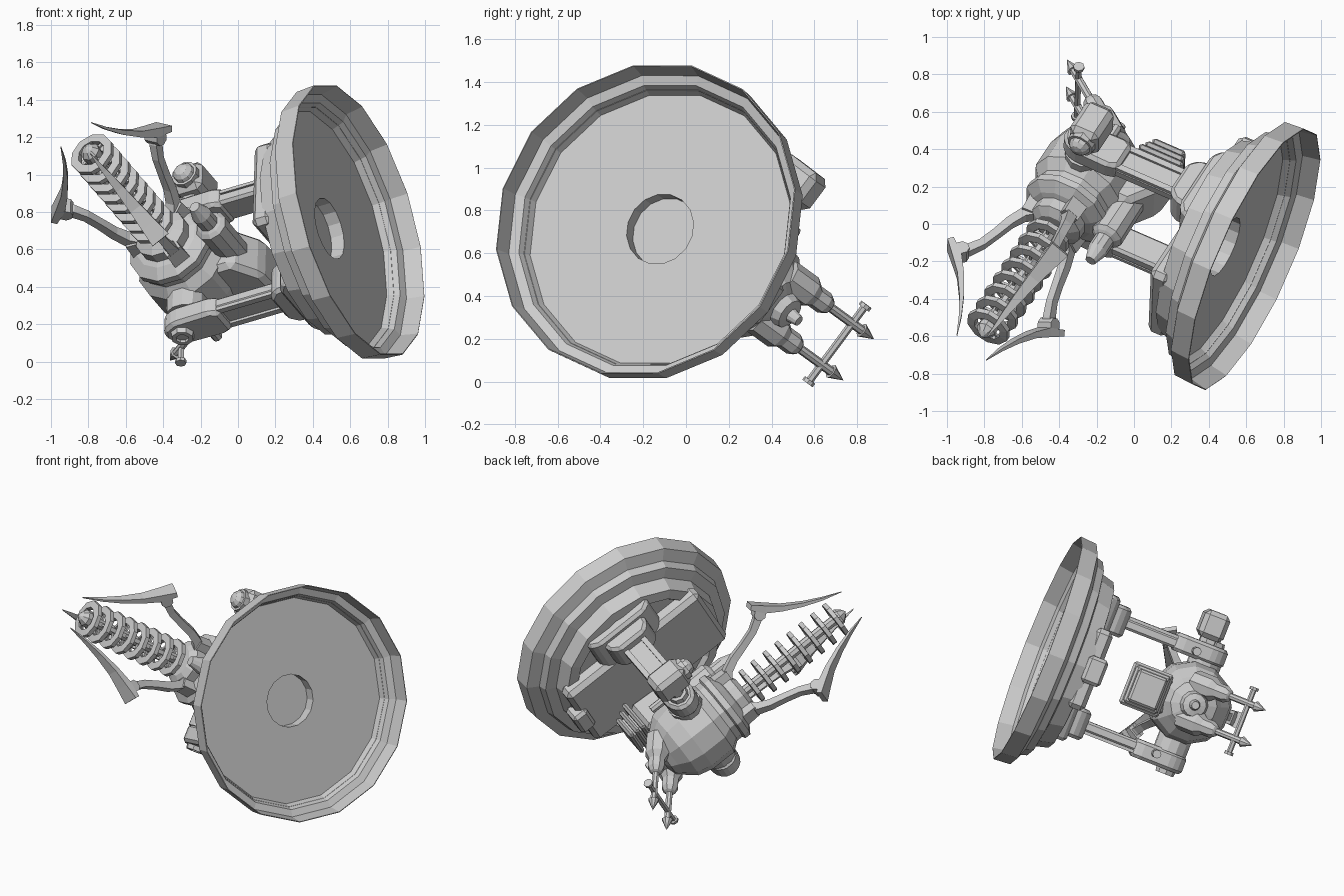
import bpy, bmesh
from math import sin, cos, pi, radians
from mathutils import Matrix, Vector

if "Cube" in bpy.data.objects:
    bpy.data.objects.remove(bpy.data.objects["Cube"])

# Turret is built upright (base on Z=0, gun along +Y) and then tipped into its pose
n = Vector((.885, -.385, .26)).normalized()
q = Vector((.02, .6, .8))
q = (q - n * q.dot(n)).normalized()
m = n.cross(q)
POSE = Matrix.Translation((.635, -.185, .755)) @ Matrix((-q, m, -n)).transposed().to_4x4()
GX, GZ = -.03, 1.02  # position of the gun axis


def finish(name, bm, place=None):
    bmesh.ops.remove_doubles(bm, verts=bm.verts, dist=1e-5)
    bmesh.ops.recalc_face_normals(bm, faces=bm.faces)
    me = bpy.data.meshes.new(name)
    bm.to_mesh(me)
    bm.free()
    me.transform(POSE @ (place or Matrix()))
    ob = bpy.data.objects.new(name, me)
    bpy.context.collection.objects.link(ob)
    return ob


def lathe(name, prof, loc=(0, 0, 0), axis=(0, 0, 1), sides=12, closed=False, phase=0.0):
    """Revolve (radius, height) points about an axis."""
    bm = bmesh.new()
    rows = [[bm.verts.new((r * cos(2*pi*(i+phase)/sides), r * sin(2*pi*(i+phase)/sides), h))
             for i in range(sides)] for r, h in prof]
    for k in range(len(rows) if closed else len(rows) - 1):
        a, b = rows[k], rows[(k + 1) % len(rows)]
        for i in range(sides):
            j = (i + 1) % sides
            bm.faces.new((a[i], a[j], b[j], b[i]))
    rot = Vector(axis).to_track_quat('Z', 'Y').to_matrix().to_4x4()
    return finish(name, bm, Matrix.Translation(loc) @ rot)


def rod(name, r, h0, h1, loc, axis, sides=8, r2=None):
    return lathe(name, [(0, h0), (r, h0), (r2 or r, h1), (0, h1)], loc, axis, sides, phase=.5)


def box(name, lo, hi, bevel=0):
    bm = bmesh.new()
    bmesh.ops.create_cube(bm, size=1)
    lo, hi = Vector(lo), Vector(hi)
    for v in bm.verts:
        v.co = [(a + b) / 2 + c * (b - a) for a, b, c in zip(lo, hi, v.co)]
    if bevel:
        bmesh.ops.bevel(bm, geom=bm.edges[:], offset=bevel, segments=1, affect='EDGES')
    return finish(name, bm)


def plate(name, pts, x0, x1, bevel=0):
    """Extrude a (Y, Z) outline across X."""
    bm = bmesh.new()
    a = [bm.verts.new((x0, y, z)) for y, z in pts]
    b = [bm.verts.new((x1, y, z)) for y, z in pts]
    bm.faces.new(a)
    bm.faces.new(b)
    for i in range(len(pts)):
        j = (i + 1) % len(pts)
        bm.faces.new((a[i], a[j], b[j], b[i]))
    if bevel:
        bmesh.ops.recalc_face_normals(bm, faces=bm.faces)
        bmesh.ops.bevel(bm, geom=bm.edges[:], offset=bevel, segments=1, affect='EDGES')
    return finish(name, bm)


def ribbon(name, pts, ang):
    """Rectangular bar through (Y, radius, width, thickness) points at an angle round the gun axis."""
    R, T, Y = Vector((sin(ang), 0, cos(ang))), Vector((cos(ang), 0, -sin(ang))), Vector((0, 1, 0))
    bm = bmesh.new()
    rows = []
    for i, (y, r, w, t) in enumerate(pts):
        a, b = pts[max(i - 1, 0)], pts[min(i + 1, len(pts) - 1)]
        d = (Y * (b[0] - a[0]) + R * (b[1] - a[1])).normalized()
        nn = d.cross(T)
        c = Vector((GX, 0, GZ)) + Y * y + R * r
        rows.append([bm.verts.new(c + T * sx * w / 2 + nn * sn * t / 2)
                     for sx, sn in ((-1, -1), (1, -1), (1, 1), (-1, 1))])
    for a, b in zip(rows, rows[1:]):
        for i in range(4):
            j = (i + 1) % 4
            bm.faces.new((a[i], a[j], b[j], b[i]))
    bm.faces.new(rows[0])
    bm.faces.new(rows[-1])
    return finish(name, bm)


# Base: hollow stepped disc with a central socket
lathe("base_disc", [(0, .35), (.17, .35), (.17, .165), (.66, .165), (.69, .10), (.735, .085), (.755, -.012),
                    (.76, -.01), (.752, .10), (.675, .13), (.66, .18), (.59, .195), (.565, .29), (.50, .30),
                    (.48, .27), (.30, .27), (.20, .36), (0, .36)], sides=16)
box("base_crossbar", (-.27, -.54, .24), (.27, .53, .36), .03)
box("base_rear_block", (-.09, -.59, .26), (.09, -.48, .39), .02)

# Yoke: two mirrored arms on long stepped feet
for s, side in ((-1, "left"), (1, "right")):
    x = s * .35
    plate(side + "_foot", [(-.24, .25), (.24, .25), (.24, .32), (.18, .36), (-.18, .36), (-.24, .32)],
          x - .14, x + .14, .02)
    plate(side + "_foot_step", [(-.16, .34), (.16, .34), (.15, .41), (.10, .46), (-.10, .46), (-.15, .41)],
          x - .10, x + .10, .02)
    box(side + "_arm", (x - .035, -.085, .42), (x + .035, .085, .86), .015)
    for y in (-.068, .068):
        box(side + "_arm_rail", (x + s*.03, y - .017, .46), (x + s*.05, y + .017, .84))
    c = x + s * .012
    plate(side + "_arm_head", [(-.08, .78), (.08, .78), (.105, .83), (.10, 1.05), (.065, 1.12), (0, 1.145),
                               (-.065, 1.12), (-.10, 1.05), (-.105, .83)], c - .06, c + .06, .02)
    rod(side + "_trunnion", .11, .1, .31, (0, 0, GZ), (s, 0, 0), 12)
    lathe(side + "_pivot_cap", [(0, .015), (.035, .015), (.035, .03), (.06, .03), (.065, 0)],
          (c + s * .06, 0, 1.04), (s, 0, 0), 8)
    rod(side + "_arm_peg", .028, 0, .11, (x, -.08, .93), (0, -1, 0))

# Gun body
lathe("gun_body", [(0, -.43), (.025, -.43), (.035, -.38), (.075, -.37), (.09, -.33), (.15, -.31), (.18, -.27),
                   (.24, -.2), (.265, -.1), (.265, .07), (.22, .13), (.22, .17), (.24, .18), (.24, .22),
                   (.18, .26), (.15, .27), (.15, .33), (.10, .36), (0, .36)],
      (GX, 0, GZ), (0, 1, 0), 12, phase=.5)

# Coil barrel
rod("barrel_core", .033, .3, 1.12, (GX, 0, GZ), (0, 1, 0))
for i in range(8):
    lathe("coil_ring", [(.078, -.018), (.125, -.014), (.125, .014), (.078, .018)],
          (GX, .42 + i * .097, GZ), (0, 1, 0), 10, closed=True)
    # cross spokes hold each ring on the core
    for k in range(2):
        a = k * pi / 2 + i * pi / 4
        rod("coil_spoke", .01, -.09, .09, (GX, .42 + i * .097, GZ), (cos(a), 0, sin(a)), 4)
lathe("barrel_tip", [(0, 1.09), (.055, 1.09), (.055, 1.13), (.03, 1.16), (0, 1.18)], (GX, 0, GZ), (0, 1, 0), 8)

# Three claws round the barrel
for k in range(3):
    a = radians(120 * k)
    ribbon("claw_arm", [(.30, .12, .07, .06), (.35, .18, .06, .055), (.43, .22, .05, .05), (.53, .25, .045, .045),
                        (.63, .285, .045, .045), (.70, .33, .05, .05), (.74, .38, .055, .05)], a)
    R, T = Vector((sin(a), 0, cos(a))), Vector((cos(a), 0, -sin(a)))
    rod("claw_knuckle", .04, -.045, .045, Vector((GX, .73, GZ)) + R * .355, T)
    ribbon("claw_blade", [(.71, .435, .11, .035), (.78, .36, .09, .05), (.87, .29, .07, .035),
                          (.99, .22, .05, .025), (1.11, .165, .03, .015), (1.235, .12, .004, .004)], a)
    ribbon("claw_root", [(.22, .17, .10, .06), (.34, .165, .09, .06)], a)

# Wedge housing under the gun with a ribbed rear and a small barrel in front
plate("lower_housing", [(-.27, .60), (-.27, .86), (.08, .86), (.08, .72), (-.08, .61)], -.14, .12, .03)
for i in range(3):
    g = .018 * i
    box("housing_rib", (-.155 + g, -.30 - .045*i, .57 + g), (.135 - g, -.268 - .045*i, .84 - g), .015)
box("housing_rib_core", (-.10, -.38, .62), (.08, -.2, .79), .02)
lathe("lower_barrel", [(0, 0), (.085, 0), (.09, .27), (.07, .29), (.055, .30), (.055, .38),
                       (.03, .46), (0, .46)], (GX, -.01, .745), (0, 1, 0), 10)

# Tail plugs with arrow rods and a cross rod
D = Vector((0, -.6, .8))
P = Vector((-.045, -.30, 1.05))
for s in (-1, 1):
    lathe("tail_plug", [(0, -.08), (.08, -.08), (.08, .06), (.055, .10), (.055, .16), (.04, .19), (.022, .2),
                        (.022, .40), (.036, .40), (0, .48)], P + Vector((s * .12, 0, 0)), D, 8)
    rod("cross_rod_end", .03, .21, .23, P + D * .34, (s, 0, 0))
rod("cross_rod", .018, -.22, .22, P + D * .34, (1, 0, 0), 6)

# Sight box outside the left arm
rod("sight_mount", .07, .38, .48, (0, 0, 1.0), (-1, 0, 0))
box("sight_box", (-.63, -.11, .90), (-.45, .12, 1.07), .03)
lathe("sight_lens", [(.075, -.02), (.075, .02), (.06, .02), (.055, .04), (.035, .06), (0, .068)],
      (-.54, .12, .985), (0, 1, 0), 10)
